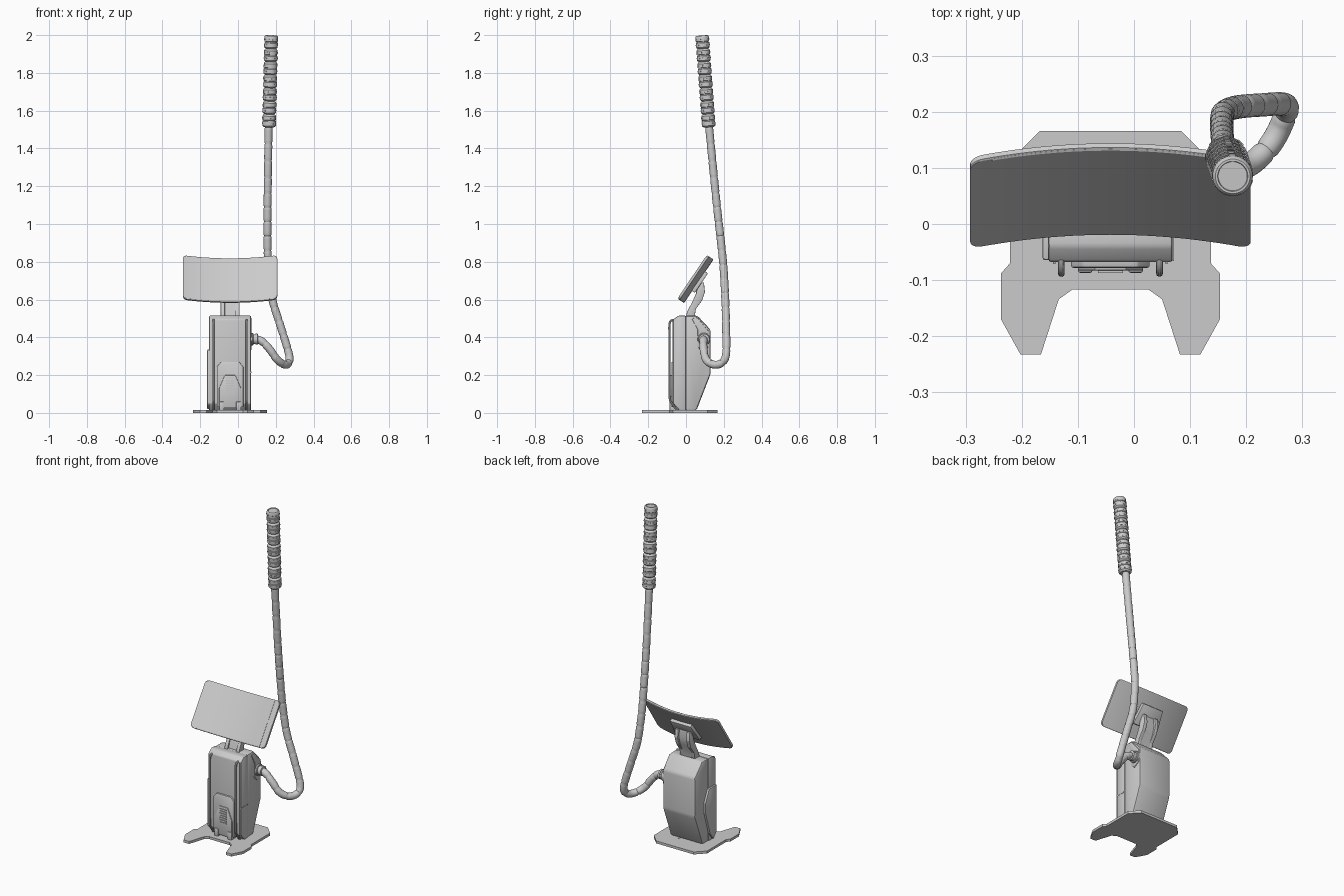
import bpy, bmesh, math
from mathutils import Vector, Matrix

if "Cube" in bpy.data.objects:
    bpy.data.objects.remove(bpy.data.objects["Cube"])

CX = -0.042  # centre line of the charger body


def finish(name, bm):
    bmesh.ops.recalc_face_normals(bm, faces=bm.faces)
    me = bpy.data.meshes.new(name)
    bm.to_mesh(me)
    bm.free()
    ob = bpy.data.objects.new(name, me)
    bpy.context.collection.objects.link(ob)
    return ob


def loft(name, rings):
    bm = bmesh.new()
    vs = [[bm.verts.new(p) for p in r] for r in rings]
    n = len(rings[0])
    for a, b in zip(vs, vs[1:]):
        for i in range(n):
            j = (i + 1) % n
            bm.faces.new((a[i], a[j], b[j], b[i]))
    bm.faces.new(vs[0])
    bm.faces.new(vs[-1])
    return finish(name, bm)


def prism(name, pts, axis, a, b, bevel=0.0):
    put = {'x': lambda p, d: (d, p[0], p[1]),
           'y': lambda p, d: (p[0], d, p[1]),
           'z': lambda p, d: (p[0], p[1], d)}[axis]
    bm = bmesh.new()
    v = [[bm.verts.new(put(p, d)) for p in pts] for d in (a, b)]
    n = len(pts)
    for i in range(n):
        j = (i + 1) % n
        bm.faces.new((v[0][i], v[0][j], v[1][j], v[1][i]))
    bm.faces.new(v[0])
    bm.faces.new(v[1])
    bmesh.ops.recalc_face_normals(bm, faces=bm.faces)
    if bevel:
        bmesh.ops.bevel(bm, geom=bm.edges[:], offset=bevel, segments=2,
                        profile=0.5, affect='EDGES', clamp_overlap=True)
    return finish(name, bm)


def rect(x0, x1, z0, z1):
    return [(x0, z0), (x1, z0), (x1, z1), (x0, z1)]


def mirror_x(pts):
    return pts + [(2 * CX - x, y) for x, y in reversed(pts)]


def smooth_path(pts, step):
    # Catmull-Rom resampled at an even spacing
    P = [Vector(p) for p in pts]
    P = [2 * P[0] - P[1]] + P + [2 * P[-1] - P[-2]]
    fine = []
    for a, b, c, d in zip(P, P[1:], P[2:], P[3:]):
        for k in range(40):
            t = k / 40
            fine.append(0.5 * (2 * b + (c - a) * t + (2 * a - 5 * b + 4 * c - d) * t * t
                               + (3 * b - a - 3 * c + d) * t ** 3))
    fine.append(P[-2])
    out, acc = [fine[0]], 0.0
    for p, q in zip(fine, fine[1:]):
        acc += (q - p).length
        if acc >= step:
            out.append(q)
            acc -= step
    return out + [fine[-1]]


def sweep(name, stations, sides=20):
    # stations: (centre, tangent, radius)
    rings, u = [], None
    for c, t, r in stations:
        t = t.normalized()
        u = t.orthogonal() if u is None else u - t * u.dot(t)
        u.normalize()
        w = t.cross(u)
        rings.append([c + r * (u * math.cos(k * math.tau / sides) + w * math.sin(k * math.tau / sides))
                      for k in range(sides)])
    return loft(name, rings)


def tangents(path):
    n = len(path)
    return [path[min(i + 1, n - 1)] - path[max(i - 1, 0)] for i in range(n)]


# Base plate with two forward prongs
plate = [(-0.168, 0.166), (-0.221, 0.113), (-0.221, -0.07), (-0.237, -0.088), (-0.237, -0.17),
         (-0.202, -0.233), (-0.166, -0.233), (-0.134, -0.134), (-0.11, -0.117)]
prism("base_plate", mirror_x(plate), 'z', 0.0, 0.015)

# Main cabinet: front slab and rear shell
prism("cabinet_front", [(-0.035, 0.012), (0.0, 0.012), (0.0, 0.515), (-0.04, 0.515), (-0.068, 0.495),
                        (-0.068, 0.05)], 'x', CX - 0.111, CX + 0.111, 0.006)
prism("cabinet_shell", [(-0.004, 0.012), (0.055, 0.012), (0.13, 0.205), (0.13, 0.44), (0.06, 0.515),
                        (-0.004, 0.515)], 'x', CX - 0.109, CX + 0.109, 0.012)
prism("left_side_panel", [(-0.03, 0.018), (0.0, 0.06), (0.045, 0.2), (0.045, 0.26), (0.01, 0.335),
                          (-0.064, 0.335), (-0.064, 0.05)], 'x', -0.163, -0.145, 0.004)
prism("right_side_seam", rect(-0.066, -0.005, 0.211, 0.218), 'x', 0.066, 0.071)
prism("socket_surround", [(0.03, 0.5), (0.062, 0.44), (0.06, 0.35), (0.085, 0.33), (0.12, 0.35), (0.122, 0.43),
                          (0.06, 0.505)], 'x', 0.06, 0.071, 0.003)

# Bent front rails
rail = [(-0.05, 0.492), (-0.075, 0.49), (-0.087, 0.472), (-0.088, 0.4), (-0.088, 0.21), (-0.086, 0.08),
        (-0.078, 0.055), (-0.05, 0.018), (-0.035, 0.012)]
for side, s in (("left", -1), ("right", 1)):
    path = smooth_path([(CX + s * 0.0875, y, z) for y, z in rail], 0.008)
    sweep("front_rail_" + side, [(c, t, 0.006) for c, t in zip(path, tangents(path))], 10)
    prism("edge_trim_" + side, rect(CX + s * 0.1 - 0.002, CX + s * 0.1 + 0.002, 0.05, 0.49), 'y', -0.071, -0.06)
    prism("front_foot_" + side, rect(CX + s * 0.045 - 0.013, CX + s * 0.045 + 0.013, 0.012, 0.06),
          'y', -0.087, -0.03, 0.004)

# Lower hatch, vent panel and slats
prism("lower_hatch", mirror_x([(-0.112, 0.03), (-0.112, 0.245), (-0.09, 0.27)]), 'y', -0.078, -0.05, 0.004)
prism("vent_panel", mirror_x([(-0.1, 0.025), (-0.1, 0.13), (-0.07, 0.2)]), 'y', -0.083, -0.06, 0.003)
for i in range(7):
    z = 0.1 + i * 0.0135
    prism(f"vent_slat_{i}", rect(CX - 0.022, CX + 0.022, z, z + 0.007), 'y', -0.087, -0.07)

# Neck: two cheeks and a recessed web
neck = [(-0.005, 0.5), (0.008, 0.54), (0.032, 0.585), (0.055, 0.635), (0.06, 0.69), (0.095, 0.69),
        (0.1, 0.64), (0.085, 0.595), (0.052, 0.55), (0.045, 0.5)]
for side, s in (("left", -1), ("right", 1)):
    prism("neck_cheek_" + side, neck, 'x', CX + s * 0.028, CX + s * 0.05, 0.003)
prism("neck_web", [(y * 0.75 + 0.012, z) for y, z in neck], 'x', CX - 0.03, CX + 0.03)

# Curved tilted screen
up, nrm = Vector((0, 0.559, 0.829)), Vector((0, -0.829, 0.559))
mid = Vector((CX, 0.057, 0.704))
SAG, W, H, R = 0.03, 0.25, 0.139, 0.022


def curved_panel(name, w, h, r, front, back):
    inner = [w - r + r * math.sin(k * math.pi / 12) for k in range(7)]
    xs = [-x for x in reversed(inner)] + [(w - r) * (k / 12 - 1) for k in range(1, 24)] + inner
    rings = []
    for x in xs:
        d = min(max(abs(x) - (w - r), 0), r)
        hh = h - r + math.sqrt(max(r * r - d * d, 0)) if r else h
        c = mid + Vector((x, 0, 0)) + nrm * SAG * (x / W) ** 2
        rings.append([c + up * a + nrm * b for a, b in
                      ((-hh, back + 0.002), (-hh, front - 0.002), (-hh + 0.003, front), (hh - 0.003, front),
                       (hh, front - 0.002), (hh, back + 0.002), (hh - 0.003, back), (-hh + 0.003, back))])
    return loft(name, rings)


curved_panel("screen_housing", W, H, R, 0.0, -0.013)
curved_panel("screen_glass", 0.211, H - 0.002, 0.002, 0.0015, -0.005)
bracket = prism("screen_bracket", [(-0.085, -0.062), (0.085, -0.062), (0.07, 0.062), (-0.07, 0.062)],
                'z', -0.03, -0.008, 0.004)
bracket.matrix_world = Matrix.Translation(mid) @ Matrix((Vector((1, 0, 0)), up, nrm)).transposed().to_4x4()

# Cable socket on the right side
X = Vector((1, 0, 0))
sweep("cable_socket", [(Vector((x, 0.095, 0.39)), X, r) for x, r in
                       ((0.06, 0.034), (0.078, 0.034), (0.081, 0.031), (0.081, 0.026), (0.092, 0.026),
                        (0.093, 0.029), (0.104, 0.029), (0.106, 0.024))], 24)

# Segmented cable
hose = [(0.07, 0.095, 0.39), (0.12, 0.092, 0.383), (0.165, 0.093, 0.34), (0.205, 0.105, 0.285),
        (0.242, 0.14, 0.257), (0.266, 0.185, 0.262), (0.27, 0.212, 0.31), (0.225, 0.212, 0.46),
        (0.182, 0.208, 0.6), (0.162, 0.2, 0.75), (0.157, 0.19, 0.86), (0.157, 0.16, 1.13), (0.162, 0.122, 1.515)]
path = smooth_path(hose, 0.0085)
sweep("cable", [(c, t, 0.0185 if i % 9 == 0 else 0.021) for i, (c, t) in enumerate(zip(path, tangents(path)))])

# Banded grip at the cable end
start, end = Vector((0.164, 0.121, 1.513)), Vector((0.176, 0.085, 1.9975))
axis = (end - start).normalized()
L = (end - start).length / 7
band = [(0.0, 0.027), (0.06, 0.033), (0.12, 0.036), (0.45, 0.036), (0.48, 0.033), (0.54, 0.033),
        (0.57, 0.036), (0.86, 0.036), (0.94, 0.032), (0.99, 0.029)]
st = [(start + axis * L * (i + t), axis, r) for i in range(7) for t, r in band]
sweep("grip", st[:-2] + [(start + axis * L * 6.96, axis, 0.034), (end, axis, 0.031),
                         (end, axis, 0.027), (end - axis * 0.003, axis, 0.026)], 28)

# Small raised ribs around each grip band
bm = bmesh.new()
u = axis.orthogonal().normalized()
w = axis.cross(u)
for i in range(7):
    for row, t in enumerate((0.28, 0.71)):
        for k in range(8):
            a = (k + row * 0.5) * math.tau / 8
            d = u * math.cos(a) + w * math.sin(a)
            m = Matrix((d, axis.cross(d), axis)).transposed().to_4x4()
            m.translation = start + axis * L * (i + t) + d * 0.035
            bmesh.ops.create_cube(bm, size=1, matrix=m @ Matrix.Diagonal((0.005, 0.012, 0.006, 1)))
finish("grip_ribs", bm)

# Bolts under the base
bm = bmesh.new()
for sx in (-1, 1):
    for y in (-0.04, 0.06):
        bmesh.ops.create_cone(bm, cap_ends=True, segments=16, radius1=0.01, radius2=0.01, depth=0.016,
                              matrix=Matrix.Translation((CX + sx * 0.05, y, 0.008)))
finish("base_bolts", bm)

for ob in bpy.data.objects:
    ob.select_set(True)
    bpy.context.view_layer.objects.active = ob
bpy.ops.object.shade_smooth_by_angle(angle=math.radians(32))
